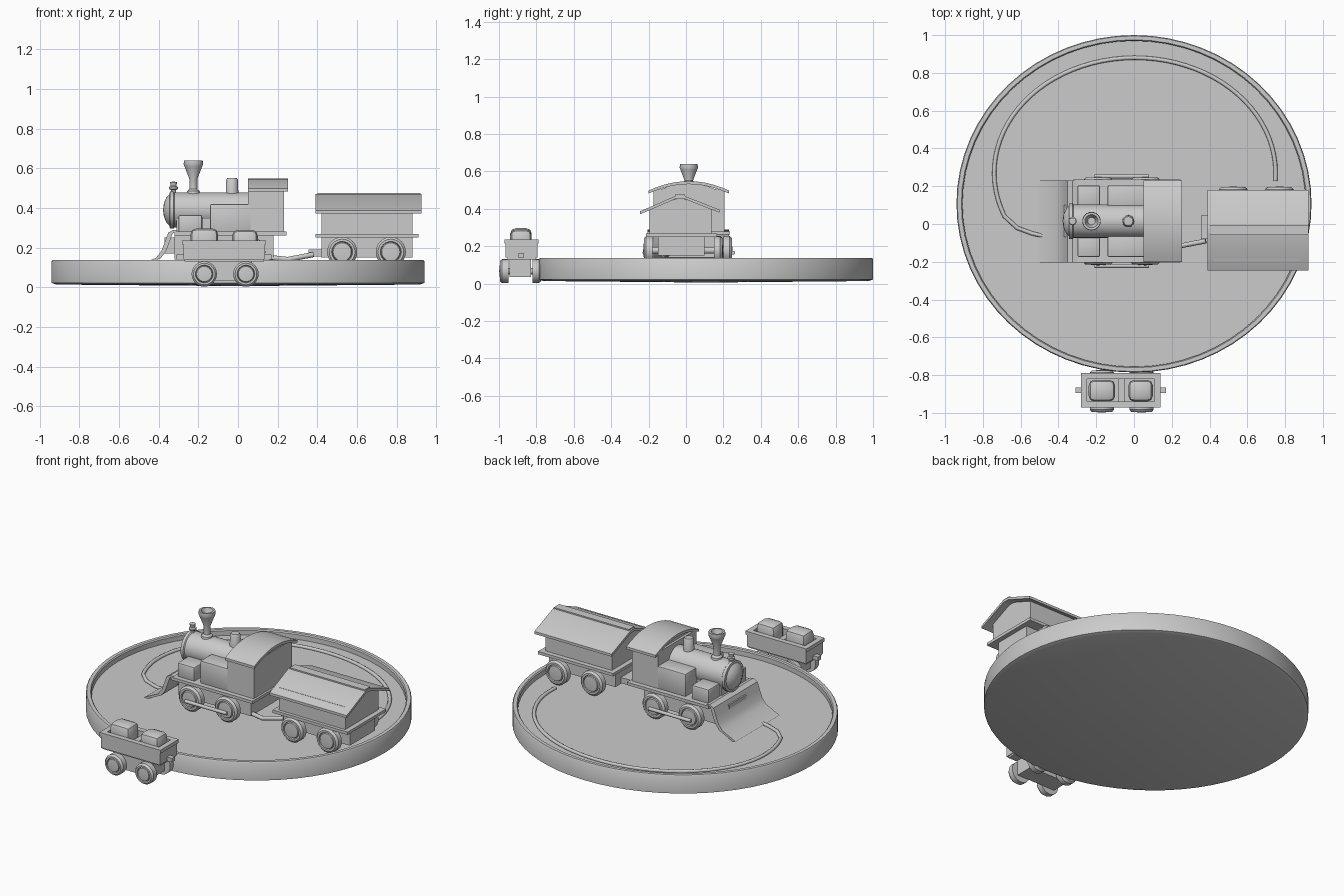
import bpy, bmesh, math
from mathutils import Vector

if "Cube" in bpy.data.objects:
    bpy.data.objects.remove(bpy.data.objects["Cube"])


def finish(bm, name, smooth=True):
    bmesh.ops.recalc_face_normals(bm, faces=bm.faces)
    me = bpy.data.meshes.new(name)
    bm.to_mesh(me)
    bm.free()
    ob = bpy.data.objects.new(name, me)
    bpy.context.collection.objects.link(ob)
    if smooth:
        bpy.ops.object.select_all(action='DESELECT')
        ob.select_set(True)
        bpy.context.view_layer.objects.active = ob
        bpy.ops.object.shade_smooth_by_angle(angle=math.radians(35))
    return ob


def box(name, x, y, z, bevel=0.0):
    bm = bmesh.new()
    bmesh.ops.create_cube(bm, size=1)
    for v in bm.verts:
        v.co = Vector([(a[0] + a[1]) / 2 + c * (a[1] - a[0]) for a, c in zip((x, y, z), v.co)])
    if bevel:
        bmesh.ops.bevel(bm, geom=bm.edges[:], offset=bevel, segments=2, affect='EDGES', profile=0.5)
    return finish(bm, name)


def lathe(name, profile, centre, axis='Z', sides=24, scale=(1, 1)):
    """Spin (radius, height) points round an axis; radius 0 closes the end."""
    bm = bmesh.new()
    rings = []
    for r, h in profile:
        ring = []
        for i in range(1 if r == 0 else sides):
            a = 2 * math.pi * i / sides
            u, w = r * math.cos(a) * scale[0], r * math.sin(a) * scale[1]
            p = {'Z': (u, w, h), 'Y': (w, h, u), 'X': (h, u, w)}[axis]
            ring.append(bm.verts.new(Vector(p) + Vector(centre)))
        rings.append(ring)
    for a, b in zip(rings, rings[1:]):
        for i in range(sides):
            j = (i + 1) % sides
            quad = [a[i % len(a)], a[j % len(a)], b[j % len(b)], b[i % len(b)]]
            bm.faces.new(list(dict.fromkeys(quad)))
    return finish(bm, name)


def prism(name, outline, lo, hi, axis):
    """Extrude an outline: axis X takes (y, z) points, axis Y takes (x, z) points."""
    bm = bmesh.new()
    place = (lambda p, t: (t, p[0], p[1])) if axis == 'X' else (lambda p, t: (p[0], t, p[1]))
    ends = [[bm.verts.new(place(p, t)) for p in outline] for t in (lo, hi)]
    n = len(outline)
    for e in ends:
        bm.faces.new(e)
    for i in range(n):
        j = (i + 1) % n
        bm.faces.new((ends[0][i], ends[0][j], ends[1][j], ends[1][i]))
    return finish(bm, name)


def wheelset(name, xs, z, r, y_front, y_back):
    """Hubbed wheels on both sides with axles."""
    for k, x in enumerate(xs):
        for side, y, s in (("front", y_front, -1), ("back", y_back, 1)):
            prof = [(0, -0.045), (r, -0.045), (r, -0.012), (r * 0.85, 0), (r * 0.7, 0),
                    (r * 0.66, -0.01), (r * 0.6, 0), (0, 0.004)]
            lathe(f"{name}_{side}_wheel_{k}", [(a, h * s) for a, h in prof], (x, y, z), 'Y')
        lathe(f"{name}_axle_{k}", [(0, y_front), (0.018, y_front), (0.018, y_back), (0, y_back)],
              (x, 0, z), 'Y', 12)


def rod(name, pts, r, cyclic=False):
    cu = bpy.data.curves.new(name, 'CURVE')
    cu.dimensions = '3D'
    cu.bevel_depth = r
    cu.bevel_resolution = 2
    cu.use_fill_caps = True
    sp = cu.splines.new('POLY')
    sp.points.add(len(pts) - 1)
    for p, c in zip(sp.points, pts):
        p.co = (*c, 1)
    ob = bpy.data.objects.new(name, cu)
    bpy.context.collection.objects.link(ob)
    return ob


# Round tray base with a raised rim
lathe("tray_base", [(0, 0.006), (0.975, 0.014), (1, 0.022), (1, 0.130), (0.995, 0.137),
                    (0.972, 0.137), (0.966, 0.13), (0.966, 0.10), (0, 0.10)],
      (0, 0.107, 0), sides=64, scale=(0.94, 0.893))

# Thin track arc on the tray floor
arc = []
for i in range(49):
    a = math.radians(-4 + 206 * i / 48)
    arc.append((0.005 + 0.745 * math.cos(a), 0.27 + 0.61 * math.sin(a), 0.105))
arc += [(-0.62, -0.02 + 0.0, 0.105), (-0.54, -0.05, 0.105), (-0.45, -0.07, 0.105)]
rod("track_arc", arc, 0.011)

# Locomotive chassis and wheels
YC = 0.015
box("loco_frame", (-0.32, 0.18), (-0.13, 0.16), (0.14, 0.27))
box("loco_deck", (-0.32, 0.245), (-0.205, 0.235), (0.262, 0.28))
wheelset("loco", (-0.19, 0.06), 0.178, 0.078, -0.215, 0.245)
for side, y in (("front", -0.222), ("back", 0.252)):
    rod(f"coupling_rod_{side}", [(-0.21, y, 0.165), (0.08, y, 0.165)], 0.011)

# Boiler with domed nose
lathe("boiler", [(0, -0.378), (0.035, -0.373), (0.065, -0.36), (0.08, -0.345), (0.094, -0.343),
                 (0.094, -0.325), (0.088, -0.32), (0.088, 0.08), (0, 0.08)],
      (0, YC, 0.39), 'X', 32)
box("boiler_saddle", (-0.31, 0.06), (-0.06, 0.09), (0.27, 0.36))

# Side tanks and cylinder blocks, mirrored about the boiler
for s, side in ((-1, "front"), (1, "back")):
    ys = sorted((YC + s * 0.07, YC + s * 0.19))
    box(f"side_tank_{side}", (-0.14, 0.07), ys, (0.275, 0.42), 0.008)
    box(f"cylinder_block_{side}", (-0.30, -0.18), ys, (0.27, 0.365), 0.01)

# Cab with arched overhanging roof
box("cab", (0.05, 0.232), (-0.175, 0.205), (0.275, 0.505))
top = [(YC + 0.215 * t / 5, 0.548 - 0.05 * (t / 5) ** 2) for t in range(-5, 6)]
prism("cab_roof", top + [(y, z - 0.016) for y, z in reversed(top)], 0.05, 0.253, 'X')
prism("cab_gable", [(y * 0.85, z - 0.012) for y, z in top], 0.065, 0.23, 'X')

# Chimney, steam dome and lamp
lathe("chimney", [(0, 0.47), (0.034, 0.47), (0.032, 0.485), (0.02, 0.495), (0.02, 0.545),
                  (0.045, 0.61), (0.049, 0.62), (0.047, 0.64), (0.035, 0.64), (0.02, 0.60), (0, 0.60)],
      (-0.225, YC, 0))
lathe("steam_dome", [(0, 0.46), (0.032, 0.46), (0.03, 0.54), (0.024, 0.55), (0, 0.552)], (-0.03, YC, 0))
lathe("lamp", [(0, 0.46), (0.013, 0.46), (0.013, 0.49), (0.022, 0.495), (0.022, 0.505),
               (0.014, 0.51), (0.018, 0.53), (0, 0.533)], (-0.325, YC, 0), sides=16)

# Curved plough at the nose
plough = [(-0.325, 0.29), (-0.352, 0.275), (-0.368, 0.23), (-0.385, 0.185), (-0.412, 0.15), (-0.505, 0.105)]
prism("plough", plough + [(x + 0.022, z - 0.004) for x, z in reversed(plough)], -0.205, 0.23, 'Y')
box("plough_mount", (-0.37, -0.31), (-0.07, 0.10), (0.17, 0.25))

# Drawbar between locomotive and wagon
rod("drawbar", [(0.16, -0.11, 0.15), (0.25, -0.115, 0.14), (0.38, -0.09, 0.165)], 0.013)
box("wagon_coupler", (0.355, 0.44), (-0.08, 0.045), (0.155, 0.19))

# Wagon
box("wagon_frame", (0.42, 0.88), (-0.15, 0.10), (0.15, 0.25))
box("wagon_deck", (0.39, 0.91), (-0.215, 0.165), (0.25, 0.268))
YW = -0.032
prism("wagon_body", [(-0.195, 0.262), (0.135, 0.262), (0.135, 0.41), (YW, 0.458), (-0.195, 0.41)],
      0.42, 0.88, 'X')
gable = [(-0.245, 0.387), (YW - 0.022, 0.47), (YW + 0.022, 0.47), (0.18, 0.395)]
prism("wagon_roof", gable + [(y, z - 0.016) for y, z in reversed(gable)], 0.39, 0.925, 'X')
box("roof_ridge", (0.40, 0.92), (YW - 0.027, YW + 0.027), (0.462, 0.476))
wheelset("wagon", (0.525, 0.77), 0.178, 0.076, -0.225, 0.195)

# Small cart beside the tray: open box, frame, wheels and load
wheelset("cart", (-0.17, 0.04), 0.067, 0.064, -0.995, -0.775)
box("cart_frame", (-0.20, 0.07), (-0.945, -0.83), (0.035, 0.135))
box("cart_floor", (-0.27, 0.13), (-0.955, -0.805), (0.13, 0.175))
for name, x, y in (("front", (-0.275, 0.135), (-0.965, -0.945)), ("back", (-0.275, 0.135), (-0.815, -0.795)),
                   ("left", (-0.275, -0.255), (-0.965, -0.795)), ("right", (0.115, 0.135), (-0.965, -0.795))):
    box(f"cart_wall_{name}", x, y, (0.14, 0.225))
    wide = [(a - 0.006, b + 0.006) for a, b in (x, y)]
    box(f"cart_rim_{name}", wide[0], wide[1], (0.215, 0.237))
box("cart_load_left", (-0.24, -0.10), (-0.94, -0.825), (0.16, 0.297), 0.03)
box("cart_load_right", (-0.03, 0.10), (-0.94, -0.825), (0.16, 0.29), 0.03)
box("cart_divider", (-0.085, -0.05), (-0.95, -0.81), (0.16, 0.22))
for k, x in enumerate((-0.29, 0.15)):
    box(f"cart_hook_{k}", (x - 0.02, x + 0.02), (-0.895, -0.865), (0.14, 0.165))
